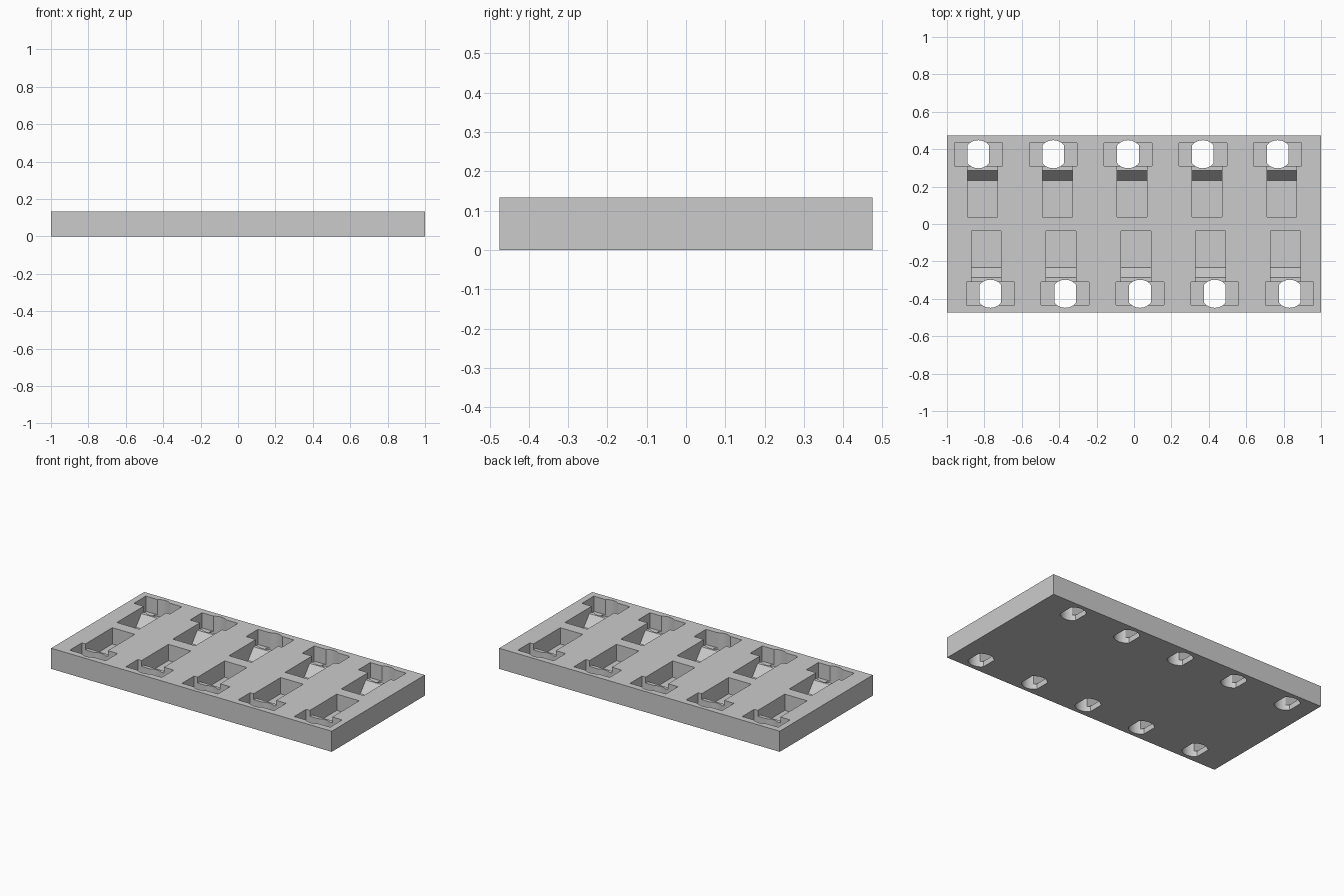
import bpy, bmesh, math
from mathutils import Matrix, Vector

if "Cube" in bpy.data.objects:
    bpy.data.objects.remove(bpy.data.objects["Cube"])

HEIGHT = 0.133
COUNT, PITCH, FIRST_X = 5, 0.4, -0.832
HOLE_Y, HOLE_R, HOLE_HALF = 0.373, 0.075, 0.058
ABOVE = HEIGHT + 0.05
FLOOR, SHELF, WING_FLOOR = 0.028, 0.095, 0.035

grey = bpy.data.materials.new("light grey")
grey.use_nodes = True
grey.diffuse_color = (0.6, 0.6, 0.6, 1)
grey.node_tree.nodes["Principled BSDF"].inputs["Base Color"].default_value = (0.6, 0.6, 0.6, 1)


def prism(bm, points, direction):
    """Extrude a closed outline along a direction."""
    face = bm.faces.new([bm.verts.new(p) for p in points])
    new = bmesh.ops.extrude_face_region(bm, geom=[face])["geom"]
    verts = [v for v in new if isinstance(v, bmesh.types.BMVert)]
    bmesh.ops.translate(bm, verts=verts, vec=Vector(direction))


def make_object(name, bm):
    bmesh.ops.recalc_face_normals(bm, faces=bm.faces)
    mesh = bpy.data.meshes.new(name)
    bm.to_mesh(mesh)
    bm.free()
    mesh.materials.append(grey)
    obj = bpy.data.objects.new(name, mesh)
    bpy.context.collection.objects.link(obj)
    return obj


def rectangle(x0, x1, y0, y1, z):
    return [(x0, y0, z), (x1, y0, z), (x1, y1, z), (x0, y1, z)]


# Outline of the through hole: a circle with two flat sides
def add_hole(bm, x):
    corner = math.acos(HOLE_HALF / HOLE_R)
    steps = 12
    arc = [corner + (math.pi - 2 * corner) * i / steps for i in range(steps + 1)]
    angles = arc + [a + math.pi for a in arc]
    prism(bm, [(x + HOLE_R * math.cos(a), HOLE_Y + HOLE_R * math.sin(a), -0.05)
               for a in angles], (0, 0, ABOVE + 0.05))


# Cross slot either side of the hole
def add_wings(bm, x):
    prism(bm, rectangle(x - 0.128, x + 0.128, 0.311, 0.433, WING_FLOOR),
          (0, 0, ABOVE - WING_FLOOR))


# Long channel with a ramp rising to a shelf beside the cross slot
def add_channel(bm, x):
    side = [(0.037, ABOVE), (0.037, FLOOR), (0.232, FLOOR),
            (0.287, SHELF), (0.32, SHELF), (0.32, ABOVE)]
    prism(bm, [(x - HOLE_HALF, y, z) for y, z in side], (0.16, 0, 0))


def pocket_cutter(name, add_part):
    """Repeat one pocket part along the back row, then turn it for the front row."""
    bm = bmesh.new()
    for i in range(COUNT):
        add_part(bm, FIRST_X + PITCH * i)
    copy = bmesh.ops.duplicate(bm, geom=bm.verts[:] + bm.edges[:] + bm.faces[:])["geom"]
    bmesh.ops.transform(bm, matrix=Matrix.Rotation(math.pi, 4, "Z"),
                        verts=[v for v in copy if isinstance(v, bmesh.types.BMVert)])
    cutter = make_object(name, bm)
    cutter.hide_render = True
    return cutter


# Base plate
bm = bmesh.new()
prism(bm, rectangle(-1, 1, -0.474, 0.474, 0), (0, 0, HEIGHT))
plate = make_object("pocketed_plate", bm)

# Cut the pockets
bpy.context.view_layer.objects.active = plate
for name, part in (("channel_cutter", add_channel), ("wing_cutter", add_wings),
                   ("hole_cutter", add_hole)):
    cutter = pocket_cutter(name, part)
    mod = plate.modifiers.new(name, "BOOLEAN")
    mod.operation, mod.solver, mod.object = "DIFFERENCE", "EXACT", cutter
    bpy.ops.object.modifier_apply(modifier=mod.name)
    bpy.data.objects.remove(cutter)

# Smooth the curved hole walls, keep the edges sharp
plate.select_set(True)
bpy.ops.object.shade_smooth_by_angle(angle=math.radians(30))
